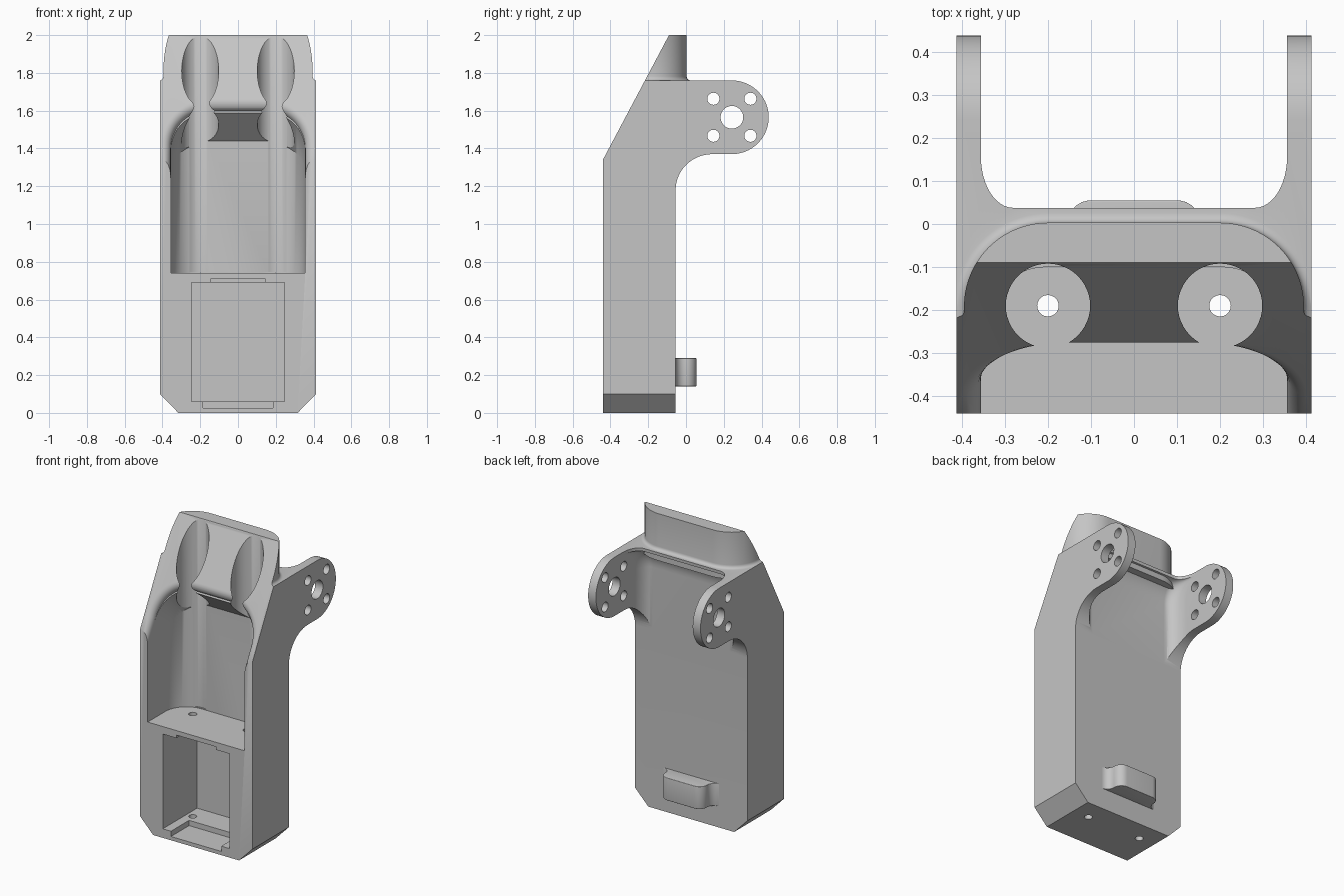
import bpy
import bmesh
from math import sin, cos, pi, radians
from mathutils import Vector

cube = bpy.data.objects.get("Cube")
if cube:
    bpy.data.objects.remove(cube, do_unlink=True)

grey = bpy.data.materials.new("light_grey")
grey.use_nodes = True
grey.diffuse_color = (0.56, 0.56, 0.56, 1)
grey.node_tree.nodes["Principled BSDF"].inputs["Base Color"].default_value = grey.diffuse_color


def arc(cx, cy, rx, ry, start, end, n=14):
    """Points along an ellipse arc, angles in degrees."""
    angles = [radians(start + (end - start) * i / n) for i in range(n + 1)]
    return [(cx + rx * cos(a), cy + ry * sin(a)) for a in angles]


def mirrored(half):
    """Close a right-hand half outline with its mirror image."""
    return half + [(-x, y) for x, y in reversed(half)]


def loft(name, rings):
    """Skin equal-length rings of 3D points and cap both ends."""
    bm = bmesh.new()
    rows = [[bm.verts.new(p) for p in ring] for ring in rings]
    n = len(rows[0])
    for a, b in zip(rows, rows[1:]):
        for i in range(n):
            j = (i + 1) % n
            bm.faces.new((a[i], a[j], b[j], b[i]))
    bm.faces.new(rows[0])
    bm.faces.new(rows[-1])
    bmesh.ops.recalc_face_normals(bm, faces=bm.faces)
    mesh = bpy.data.meshes.new(name)
    bm.to_mesh(mesh)
    bm.free()
    mesh.materials.append(grey)
    obj = bpy.data.objects.new(name, mesh)
    bpy.context.scene.collection.objects.link(obj)
    return obj


def along_x(name, outline, x0, x1):
    return loft(name, [[(x, y, z) for y, z in outline] for x in (x0, x1)])


def along_y(name, outline, y0, y1):
    return loft(name, [[(x, y, z) for x, z in outline] for y in (y0, y1)])


def along_z(name, outline, z0, z1):
    return loft(name, [[(x, y, z) for x, y in outline] for z in (z0, z1)])


def circle(cx, cy, r, n=40):
    return arc(cx, cy, r, r, 0, 360, n)[:-1]


def apply(obj, mod):
    bpy.ops.object.select_all(action="DESELECT")
    bpy.context.view_layer.objects.active = obj
    obj.select_set(True)
    bpy.ops.object.modifier_apply(modifier=mod.name)


def combine(obj, tool, operation="DIFFERENCE"):
    mod = obj.modifiers.new("combine", "BOOLEAN")
    mod.operation, mod.solver, mod.object = operation, "EXACT", tool
    apply(obj, mod)
    bpy.data.objects.remove(tool, do_unlink=True)


def smooth(obj):
    bpy.ops.object.select_all(action="DESELECT")
    bpy.context.view_layer.objects.active = obj
    obj.select_set(True)
    bpy.ops.object.shade_smooth_by_angle(angle=radians(30))


W, IN, FRONT, BACK = 0.413, 0.356, -0.44, -0.055
PIVOT_Y, PIVOT_Z, EAR_R = 0.243, 1.565, 0.195

# Body and ears share one side profile
side = [(FRONT, 0), (BACK, 0)]
side += arc(0.14, 1.18, 0.195, 0.19, 180, 90)
side += arc(PIVOT_Y, PIVOT_Z, EAR_R, EAR_R, -90, 90, 28)
side += [(FRONT, 1.76)]
body = along_x("body", side, -W, W)

# Chamfered lower corners
combine(body, along_y("chamfer_shape", mirrored([(0.315, -0.001), (W, 0.1), (0.5, 0.11), (0.5, 2)]), -1, 1), "INTERSECT")

# Gap between the ears, its back wall curling out to a lip at the top
lip = [(BACK + 0.0005, 1.0), (BACK + 0.0005, 1.6)]
lip += arc(0.045, 1.6, 0.0995, 0.14, 180, 95, 10) + [(0.04, 1.8)]
gap = []
for y, z in lip:
    half = [(IN, 0.7)] + arc(IN - 0.075, y + 0.12, 0.075, 0.12, 0, -90, 12)
    gap.append([(x, v, z) for x, v in mirrored(half)])
combine(body, loft("ear_gap", gap))

# Rounded collar on top, flared into the body
collar = []
levels = [(0, 1.70)] + [(0.022 * (1 - sin(t)), 1.76 + 0.022 * (1 - cos(t))) for t in (0, pi / 8, pi / 4, 3 * pi / 8, pi / 2)] + [(0, 2.0)]
levels[0] = (0.022, 1.70)
for grow, z in levels:
    r = 0.195 + grow
    half = [(min(0.2 + r, W - 0.002), FRONT + 0.03)]
    half += [(min(x, W - 0.002), y) for x, y in arc(0.2, -0.192, r, r, 0, 90, 20)]
    collar.append([(x, y, z) for x, y in mirrored(half)])
combine(body, loft("collar", collar), "UNION")

# Sloping front
low, high = Vector((FRONT, 1.34)), Vector((-0.09, 2.0))
run = high - low
wedge = [low - run, high + run, (-1.5, 3)]
combine(body, along_x("front_slope", [tuple(p) for p in wedge], -1, 1))

# Open chamber: round-backed plan, arched ceiling falling towards the back
chamber = []
for y in (-0.7, 0.1):
    top = 1.62 - 0.95 * (y + 0.29)
    half = [(IN, 0.74)] + arc(0.155, top - 0.3, IN - 0.155, 0.3, 0, 90, 20)
    chamber.append([(x, y, z) for x, z in mirrored(half)])
chamber = loft("chamber", chamber)
plan = mirrored([(IN, -0.8)] + arc(IN - 0.155, -0.255, 0.155, 0.155, 0, 90, 16))
combine(chamber, along_z("chamber_plan", plan, 0.5, 3), "INTERSECT")
combine(body, chamber)

# Rounded rim of the chamber opening on the slope
up = run.normalized()
out = Vector((-up.y, up.x))
R = 0.045
rim = []
steps = [(R, 0.1)] + [(R * (1 - sin(t)), -R * (1 - cos(t))) for t in [i * pi / 12 for i in range(7)]]
start = low - up * 0.25
top_v = (1.62 - start.y) / up.y
for grow, depth in steps:
    half = [(IN + grow, 0)]
    half += arc(0.155, top_v - 0.226, IN - 0.155 + grow, 0.226 + grow, 0, 90, 20)
    ring = []
    for x, v in mirrored(half):
        p = start + up * v + out * depth
        ring.append((x, p.x, p.y))
    rim.append(ring)
combine(body, loft("rim", rim))

# Lower pocket with shallow notches above and below
for half_w, z0, z1, deep in ((0.245, 0.06, 0.69, -0.08), (0.145, 0.6, 0.71, -0.25), (0.185, 0.025, 0.2, -0.25)):
    combine(body, along_y("pocket", mirrored([(half_w, z0), (half_w, z1)]), -0.6, deep))

# Twin barrels with small pin holes beneath
for s in (-1, 1):
    combine(body, along_z("barrel", circle(s * 0.2, -0.19, 0.098, 48), 0.745, 2.2))
    combine(body, along_z("pin_hole", circle(s * 0.2, -0.19, 0.025, 20), -0.1, 0.8))

# Ear bore and its four bolt holes
holes = [(0, 0, 0.06)] + [(a, b, 0.032) for a in (-0.098, 0.098) for b in (-0.098, 0.098)]
for dy, dz, r in holes:
    combine(body, along_x("ear_hole", circle(PIVOT_Y + dy, PIVOT_Z + dz, r, 32), -1, 1))
smooth(body)

# Strap loop on the back
outer = arc(0.1, 0, 0.055, 0.055, 90, 0, 8) + arc(0.205, -0.005, 0.05, 0.05, 180, 270, 8) + [(0.205, -0.062)]
inner = [(0.12, -0.062)] + arc(0.1, 0, 0.02, 0.02, 0, 90, 6)
strap = along_z("strap_loop", list(reversed(mirrored(outer[::-1]))) + mirrored(inner)[::-1], 0.14, 0.29)
bevel = strap.modifiers.new("round", "BEVEL")
bevel.width, bevel.segments, bevel.limit_method, bevel.angle_limit = 0.014, 4, "ANGLE", radians(50)
apply(strap, bevel)
smooth(strap)
